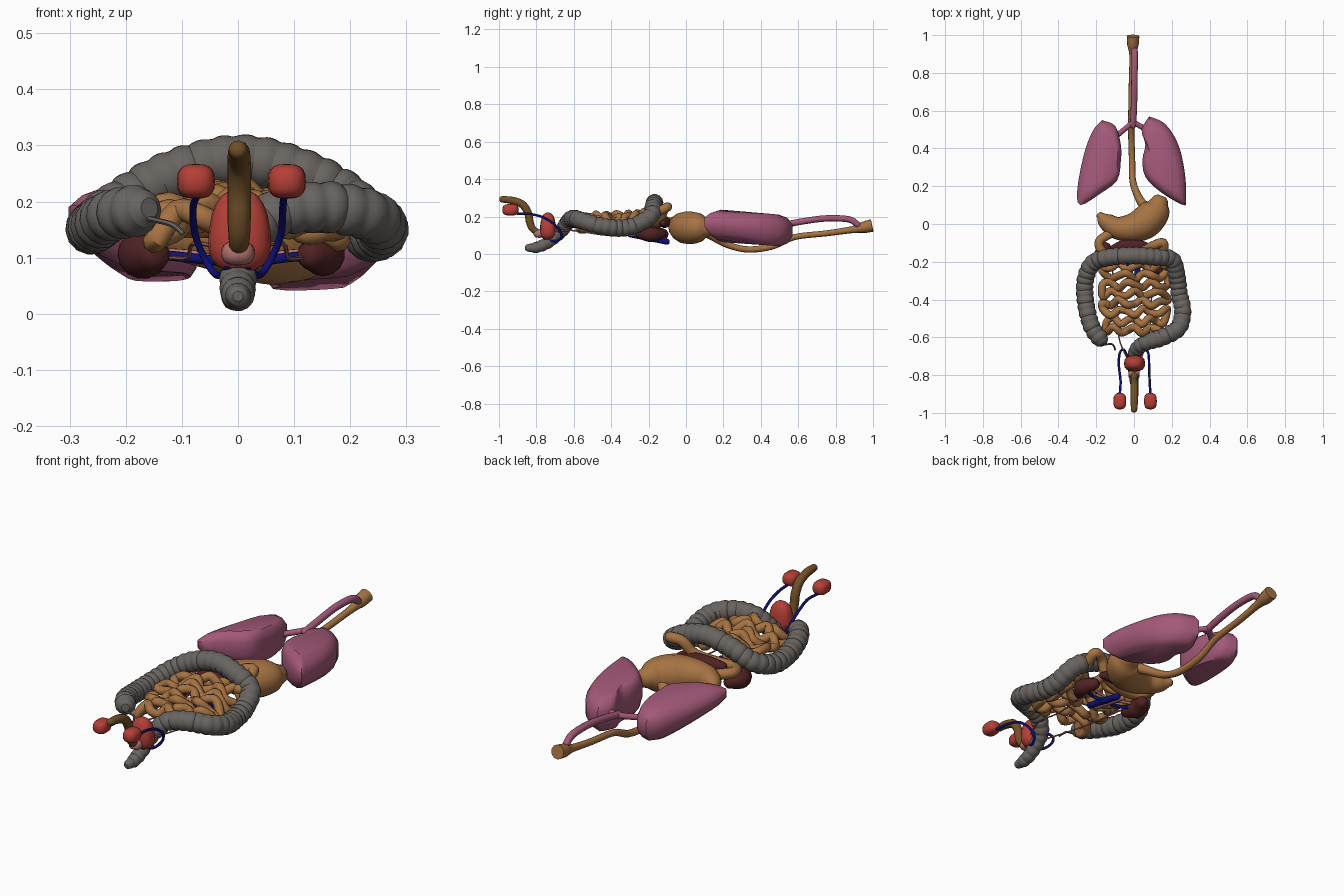
import bpy, bmesh, math
from mathutils import Vector

if "Cube" in bpy.data.objects:
    bpy.data.objects.remove(bpy.data.objects["Cube"])


def mat(name, rgb):
    m = bpy.data.materials.new(name)
    m.diffuse_color = (*rgb, 1)
    m.use_nodes = True
    m.node_tree.nodes["Principled BSDF"].inputs["Base Color"].default_value = m.diffuse_color
    return m


PINK = mat("lung_pink", (0.37, 0.10, 0.19))
TAN = mat("gut_tan", (0.38, 0.17, 0.055))
BROWN = mat("dark_brown", (0.17, 0.08, 0.02))
GREY = mat("colon_grey", (0.14, 0.128, 0.118))
RED = mat("red", (0.46, 0.05, 0.038))
MAROON = mat("maroon", (0.08, 0.016, 0.017))
BLUE = mat("vein_blue", (0.005, 0.005, 0.18))
ROSE = mat("rose", (0.45, 0.17, 0.15))


def finish(name, bm, material, angle=40):
    bmesh.ops.recalc_face_normals(bm, faces=bm.faces)
    me = bpy.data.meshes.new(name)
    bm.to_mesh(me)
    bm.free()
    ob = bpy.data.objects.new(name, me)
    bpy.context.collection.objects.link(ob)
    me.materials.append(material)
    bpy.ops.object.select_all(action='DESELECT')
    ob.select_set(True)
    bpy.context.view_layer.objects.active = ob
    bpy.ops.object.shade_smooth_by_angle(angle=math.radians(angle))
    return ob


def bridge(bm, rings):
    n = len(rings[0])
    for a, b in zip(rings, rings[1:]):
        for i in range(n):
            bm.faces.new((a[i], a[(i + 1) % n], b[(i + 1) % n], b[i]))
    bm.faces.new(rings[0])
    bm.faces.new(rings[-1])


def spline(pts, steps):
    """Smooth curve through (x, y, z, r) points."""
    p = [Vector(q) for q in pts]
    p = [p[0] * 2 - p[1]] + p + [p[-1] * 2 - p[-2]]
    out = []
    for i in range(1, len(p) - 2):
        a, b, c, d = p[i - 1:i + 3]
        for k in range(steps):
            t = k / steps
            out.append(0.5 * (2 * b + (c - a) * t + (2 * a - 5 * b + 4 * c - d) * t * t
                              + (3 * b - a - 3 * c + d) * t ** 3))
    out.append(p[-2])
    return out


def tube(name, pts, material, r=None, sides=10, steps=5, rounded=True, pleat=0):
    """Round tube along a path, with optional pleats of the given length."""
    if r is not None:
        pts = [(*q[:3], r) for q in pts]
    c = spline(pts, steps)
    pos = [v.to_3d() for v in c]
    rad = [v[3] for v in c]
    if pleat:
        s = 0
        for i in range(len(pos)):
            s += (pos[i] - pos[i - 1]).length if i else 0
            rad[i] *= 0.88 + 0.14 * abs(math.sin(math.pi * s / pleat)) ** 0.6
    if rounded:
        d0 = (pos[0] - pos[1]).normalized() * rad[0]
        d1 = (pos[-1] - pos[-2]).normalized() * rad[-1]
        pos = [pos[0] + d0 * 0.75, pos[0] + d0 * 0.45] + pos + [pos[-1] + d1 * 0.45, pos[-1] + d1 * 0.75]
        rad = [rad[0] * 0.45, rad[0] * 0.83] + rad + [rad[-1] * 0.83, rad[-1] * 0.45]
    bm = bmesh.new()
    rings, n = [], Vector((0.13, 0.21, 1))
    for i, q in enumerate(pos):
        t = (pos[min(i + 1, len(pos) - 1)] - pos[max(i - 1, 0)]).normalized()
        n = (n - t * n.dot(t)).normalized()
        b = t.cross(n)
        rings.append([bm.verts.new(q + rad[i] * (n * math.cos(a) + b * math.sin(a)))
                      for a in (2 * math.pi * k / sides for k in range(sides))])
    bridge(bm, rings)
    return finish(name, bm, material, 28 if pleat else 50)


def blob(name, centre, size, material, power=1.0, taper=0.0):
    """Ellipsoid; power below 1 makes it boxy, taper narrows the top."""
    bm = bmesh.new()
    bmesh.ops.create_uvsphere(bm, u_segments=16, v_segments=10, radius=1)
    for v in bm.verts:
        q = [math.copysign(abs(k) ** power, k) for k in v.co]
        f = 1 - taper * q[2]
        v.co = (centre[0] + q[0] * size[0] * f, centre[1] + q[1] * size[1] * f, centre[2] + q[2] * size[2])
    return finish(name, bm, material, 60)


# lungs: stacked outlines, lower and fuller toward the back end
def lung(name, outline, cx, drop):
    layers = ((0, 0.72), (0.1, 0.88), (0.35, 1), (0.72, 1), (0.92, 0.88), (1, 0.68))
    loop = [v.to_2d() for v in spline([(x, y, 0, 0) for x, y in outline + outline[:1]], 3)][:-1]
    bm = bmesh.new()
    rings = []
    for t, s in layers:
        ring = []
        for q in loop:
            x, y = cx + (q.x - cx) * s, 0.33 + (q.y - 0.33) * s
            low = 0.09 - drop - 0.07 * (y - 0.09) + 0.45 * max(0, abs(x) - 0.19)
            high = 0.245 - 0.085 * (y - 0.09) - 0.25 * max(0, abs(x) - 0.19)
            ring.append(bm.verts.new((x, y, low + (high - low) * t)))
        rings.append(ring)
    bridge(bm, rings)
    finish(name, bm, PINK, 45)


lung("left_lung", [(-.17, .55), (-.10, .52), (-.07, .42), (-.07, .33), (-.09, .23), (-.18, .16),
                   (-.285, .10), (-.30, .185), (-.265, .37), (-.22, .49)], -.13, 0.005)
lung("right_lung", [(.08, .57), (.165, .53), (.235, .42), (.27, .265), (.275, .13), (.26, .10),
                    (.14, .17), (.06, .25), (.045, .34), (.06, .42), (.04, .50)], .12, 0.02)

# windpipe and its two branches
tube("windpipe", [(.003, .92, .155), (.004, .87, .185), (.002, .75, .19), (0, .63, .175), (-.005, .52, .155)],
     PINK, 0.017)
tube("left_bronchus", [(-.005, .54, .158), (-.04, .51, .15), (-.10, .46, .14)], PINK, 0.014)
tube("right_bronchus", [(-.005, .54, .158), (.03, .52, .15), (.08, .49, .14)], PINK, 0.014)

# gullet with a flared mouth, then the stomach
tube("gullet", [(-.005, .995, .152, .034), (-.006, .95, .142, .031), (-.006, .89, .13, .019),
                (-.012, .75, .11, .016), (-.015, .58, .09, .016), (-.014, .46, .04, .017),
                (-.01, .33, .024, .017), (-.005, .22, .05, .018), (.03, .13, .10, .022), (.07, .08, .13, .03)],
     TAN, rounded=False)
tube("stomach", [(.135, .115, .14, .048), (.115, .07, .14, .078), (.06, .01, .14, .088), (-.01, -.02, .145, .076),
                 (-.09, -.02, .15, .06), (-.15, .015, .15, .044), (-.18, .045, .15, .02)], TAN, sides=16)
tube("duodenum", [(-.11, -.04, .16), (-.185, -.095, .17), (-.15, -.16, .165), (-.05, -.165, .16), (.05, -.14, .18),
                  (.10, -.115, .24), (.155, -.10, .25), (.155, -.16, .22), (.16, -.22, .20)], TAN, 0.025)

# small intestine: wavy rows that fold back and forth
path = []
for row in range(8):
    y = -.225 - row * 0.048
    for k in range(9):
        u = -1 + k / 4
        u = -u if row % 2 == 0 else u
        half = 0.17 if row < 6 else 0.15
        wave = 0.019 * math.sin(k * 2.3 + row * 1.7)
        z = 0.205 - 0.04 * abs(u) ** 2 + 0.022 * math.sin(k * 1.9 + row * 2.6) - 0.02 * (row / 7)
        path.append((u * half + 0.005, y + wave, z))
tube("small_intestine", path, TAN, 0.021, sides=8, steps=4)

# pleated large intestine from the blind pouch to the rectum
R = 0.046
tube("large_intestine", [(-.175, -.615, .185, R), (-.225, -.54, .175, R), (-.255, -.42, .155, R),
                         (-.258, -.30, .155, R), (-.215, -.205, .19, R), (-.12, -.175, .245, R), (0, -.168, .274, R),
                         (.11, -.175, .25, R), (.20, -.19, .20, R), (.228, -.28, .15, R), (.24, -.37, .138, R),
                         (.258, -.46, .15, R), (.235, -.55, .175, R), (.15, -.60, .19, R), (.06, -.63, .175, .042),
                         (.01, -.67, .12, .038), (0, -.74, .06, .033), (0, -.80, .035, .03), (0, -.845, .032, .02)],
     GREY, sides=14, steps=16, pleat=0.036)
tube("appendix", [(-.16, -.64, .17), (-.12, -.635, .16), (-.105, -.65, .15), (-.10, -.665, .145)], GREY, 0.005, 6)

# kidneys and the flat organ behind the stomach
tube("left_kidney", [(-.15, -.235, .105, .03), (-.165, -.20, .106, .042), (-.17, -.165, .106, .043),
                     (-.15, -.12, .105, .03)], MAROON, sides=14)
tube("right_kidney", [(.13, -.245, .105, .026), (.148, -.21, .106, .037), (.15, -.175, .106, .038),
                      (.13, -.13, .105, .027)], MAROON, sides=14)
tube("pancreas", [(.09, -.125, .165, .016), (.03, -.115, .17, .03), (-.05, -.115, .17, .032),
                  (-.11, -.13, .165, .02)], MAROON)

# main vessels and kidney branches
tube("main_vein", [(.018, -.30, .105), (.018, -.20, .085), (.018, -.10, .065)], BLUE, 0.016)
tube("main_artery", [(-.018, -.30, .11), (-.018, -.20, .09), (-.018, -.11, .075)], ROSE, 0.013)
for side, tag in ((-1, "left"), (1, "right")):
    tube(tag + "_kidney_vein", [(.018, -.20, .088), (side * .07, -.215, .098), (side * .125, -.20, .104)],
         BLUE, 0.009, 8)
    tube(tag + "_kidney_artery", [(-.018, -.18, .088), (side * .07, -.18, .105), (side * .12, -.17, .11)],
         ROSE, 0.007, 8)
    tube(tag + "_ureter", [(side * .12, -.21, .10), (side * .09, -.42, .10), (side * .08, -.60, .125),
                           (side * .035, -.715, .12)], ROSE, 0.004, 6)
    # gonads with their ducts
    dx = 0.006 + side * 0.081
    blob(tag + "_gonad", (dx, -.938, .236), (.034, .044, .031), RED, 0.72)
    tube(tag + "_duct", [(dx, -.90, .215), (dx * .95, -.83, .213), (side * .08, -.75, .19), (side * .076, -.685, .14),
                         (side * .055, -.665, .09), (side * .035, -.70, .068), (side * .018, -.76, .085)],
         BLUE, 0.0065, 8)

# bladder, gland and outlet
blob("bladder", (.003, -.738, .148), (.055, .042, .074), RED, 0.78, 0.15)
blob("gland", (0, -.785, .108), (.03, .03, .022), ROSE, 0.8)
tube("outlet", [(0, -.985, .292, .017), (.002, -.93, .286, .020), (.002, -.875, .265, .021), (.002, -.845, .22, .021),
                (.002, -.835, .17, .021), (.002, -.82, .135, .019), (0, -.785, .11, .016)], BROWN, sides=12)
